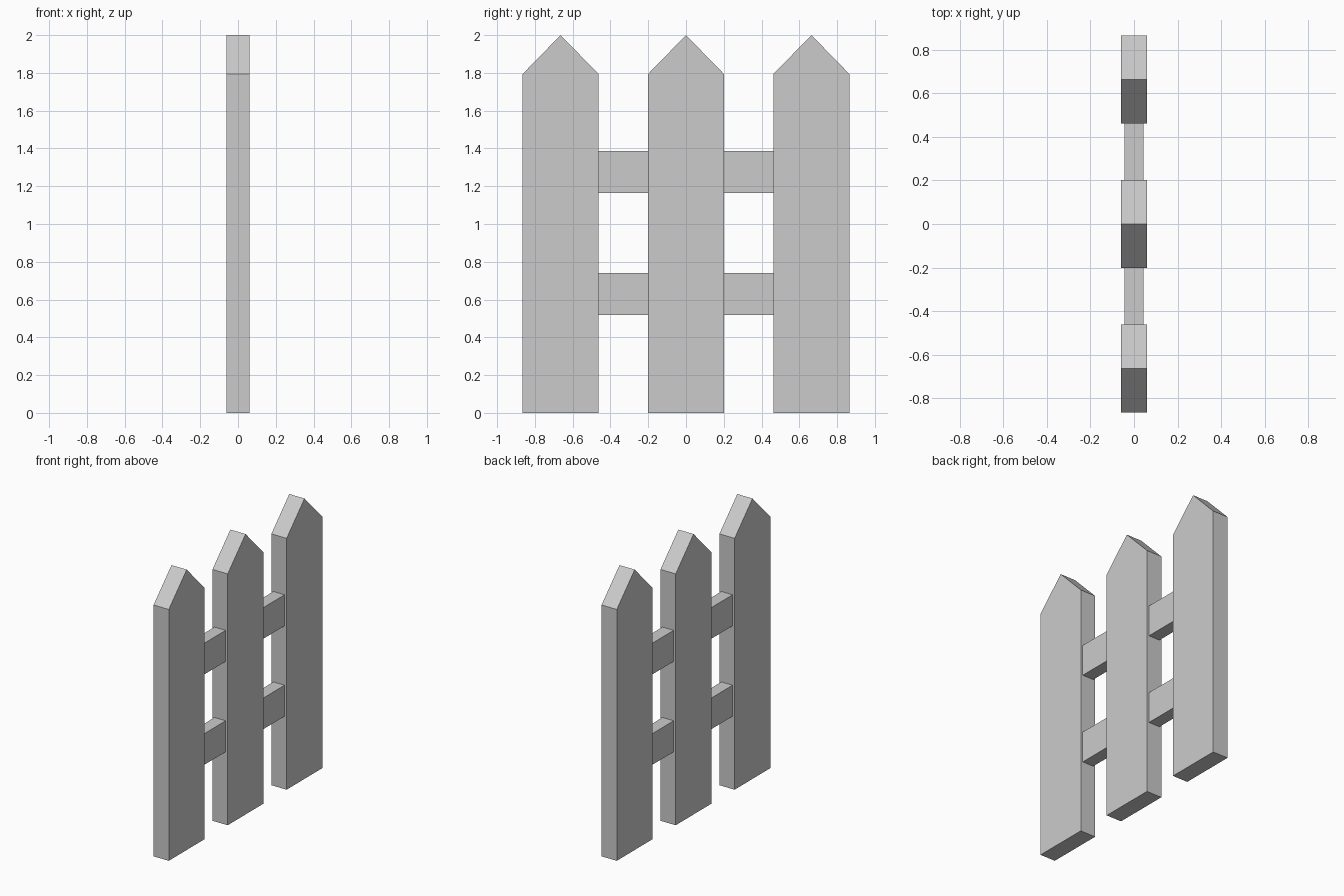
import bpy

if "Cube" in bpy.data.objects:
    bpy.data.objects.remove(bpy.data.objects["Cube"])

PICKET_W, PICKET_T = 0.404, 0.12   # picket width (y) and thickness (x)
SPACING = 0.664                    # distance between picket centres
SHOULDER, TOP = 1.793, 2.0
RAIL_T, RAIL_H = 0.088, 0.222


def extrude_x(name, profile, thickness):
    """Solid made from a counter-clockwise (y, z) profile, centred on x = 0."""
    n, h = len(profile), thickness / 2
    verts = [(x, y, z) for x in (-h, h) for y, z in profile]
    faces = [tuple(reversed(range(n))), tuple(range(n, 2 * n))]
    faces += [(i, (i + 1) % n, n + (i + 1) % n, n + i) for i in range(n)]
    mesh = bpy.data.meshes.new(name)
    mesh.from_pydata(verts, [], faces)
    obj = bpy.data.objects.new(name, mesh)
    bpy.context.collection.objects.link(obj)
    return obj


# Pointed pickets
w = PICKET_W / 2
for i in (-1, 0, 1):
    c = i * SPACING
    extrude_x("picket", [(c - w, 0), (c + w, 0), (c + w, SHOULDER),
                         (c, TOP), (c - w, SHOULDER)], PICKET_T)

# Thinner rails bridging each gap between pickets
for label, z in (("lower_rail", 0.63), ("upper_rail", 1.275)):
    for side in (-1, 1):
        y0, y1 = sorted((side * w, side * (SPACING - w)))
        z0, z1 = z - RAIL_H / 2, z + RAIL_H / 2
        extrude_x(label, [(y0, z0), (y1, z0), (y1, z1), (y0, z1)], RAIL_T)
